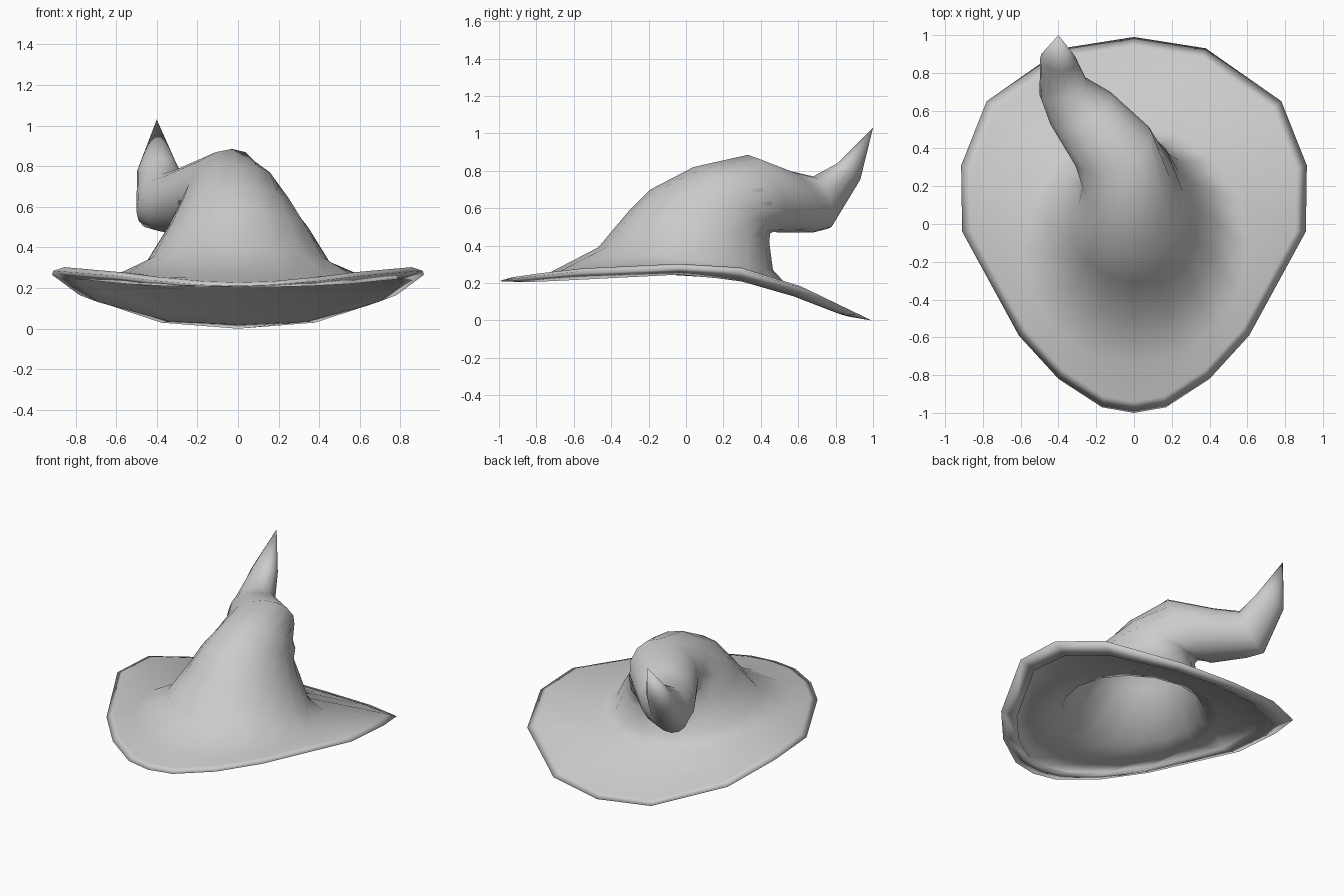
import bpy, bmesh, math
from mathutils import Vector

if "Cube" in bpy.data.objects:
    bpy.data.objects.remove(bpy.data.objects["Cube"])

N = 16  # vertices per loop, starting at the front and running through +x


def oval(top, bottom, width, turn=0.0, lift=0.0):
    """Loop through a top/front point and a bottom/back point, with a half width."""
    t, b = Vector(top), Vector(bottom)
    mid, axis = (t + b) / 2, (t - b) / 2
    side = Vector((math.cos(turn), math.sin(turn), 0)) * width
    loop = []
    for i in range(N):
        a = 2 * math.pi * i / N
        s = math.sin(a)
        loop.append(mid + axis * math.cos(a) + side * s + Vector((0, 0, lift * s * s)))
    return loop


def mirrored(half):
    """Close a half outline (front to back) across x = 0."""
    pts = [Vector(p) for p in half]
    return pts + [Vector((-p.x, p.y, p.z)) for p in reversed(pts[1:-1])]


def shrink(loop, f):
    c = sum(loop, Vector()) / len(loop)
    return [c + (p - c) * f for p in loop]


def lower(loop, d):
    return [p - Vector((0, 0, d)) for p in loop]


# Brim edge: outer rim, raised ring just inside it, and the lip underneath
rim_half = [(0, -1, .21), (.17, -.97, .215), (.40, -.82, .235), (.61, -.59, .26),
            (.91, -.04, .285), (.915, .31, .265), (.78, .65, .165),
            (.38, .93, .03), (0, .99, 0)]
lip_z = [.205, .205, .21, .22, .245, .215, .13, .035, .02]
rim = mirrored(rim_half)
rim_top = [Vector((p.x * .94, p.y * .94, p.z + .018)) for p in rim]
lip = mirrored([(x * .88, y * .88, z) for (x, y, _), z in zip(rim_half, lip_z)])

# Flare from brim to crown, and the crown bending back into the tail
flare = oval((0, -.74, .25), (0, .53, .2), .6, 0, .04)
crown = [
    oval((0, -.47, .39), (0, .465, .27), .45),
    oval((0, -.31, .58), (0, .445, .42), .345),
    oval((0, -.19, .70), (-.03, .45, .465), .28, .1, .02),
    oval((0, .04, .82), (-.07, .47, .475), .245, .25),
    oval((-.03, .33, .885), (-.2, .49, .47), .22, .5),
    oval((-.23, .55, .80), (-.34, .68, .47), .18, .5),
    oval((-.33, .68, .77), (-.42, .76, .49), .13, .45),
    oval((-.36, .81, .84), (-.44, .93, .75), .09, .2),
]

# Underside recess, head opening and inner lining
recess = [q.lerp(p, .72) - Vector((0, 0, .02)) for p, q in zip(rim_top, flare)]
opening = oval((0, -.47, .26), (0, .45, .22), .45, 0, .01)
lining = [shrink(r, .93) for r in crown[1:5]]

loops = (lining[::-1] + [opening, lower(flare, .02), recess, lip, rim, rim_top, flare]
         + crown)

bm = bmesh.new()
rows = [[bm.verts.new(p) for p in loop] for loop in loops]
for a, b in zip(rows, rows[1:]):
    for i in range(N):
        j = (i + 1) % N
        bm.faces.new((a[i], a[j], b[j], b[i]))

# Pointed tail tip and closed lining
tip = bm.verts.new((-.4, 1.0, 1.03))
for i in range(N):
    bm.faces.new((rows[-1][i], rows[-1][(i + 1) % N], tip))
bm.faces.new(rows[0][::-1])
bmesh.ops.recalc_face_normals(bm, faces=bm.faces)
for f in bm.faces:
    f.smooth = True

mesh = bpy.data.meshes.new("pointed_hat")
bm.to_mesh(mesh)
bm.free()
hat = bpy.data.objects.new("pointed_hat", mesh)
bpy.context.collection.objects.link(hat)
